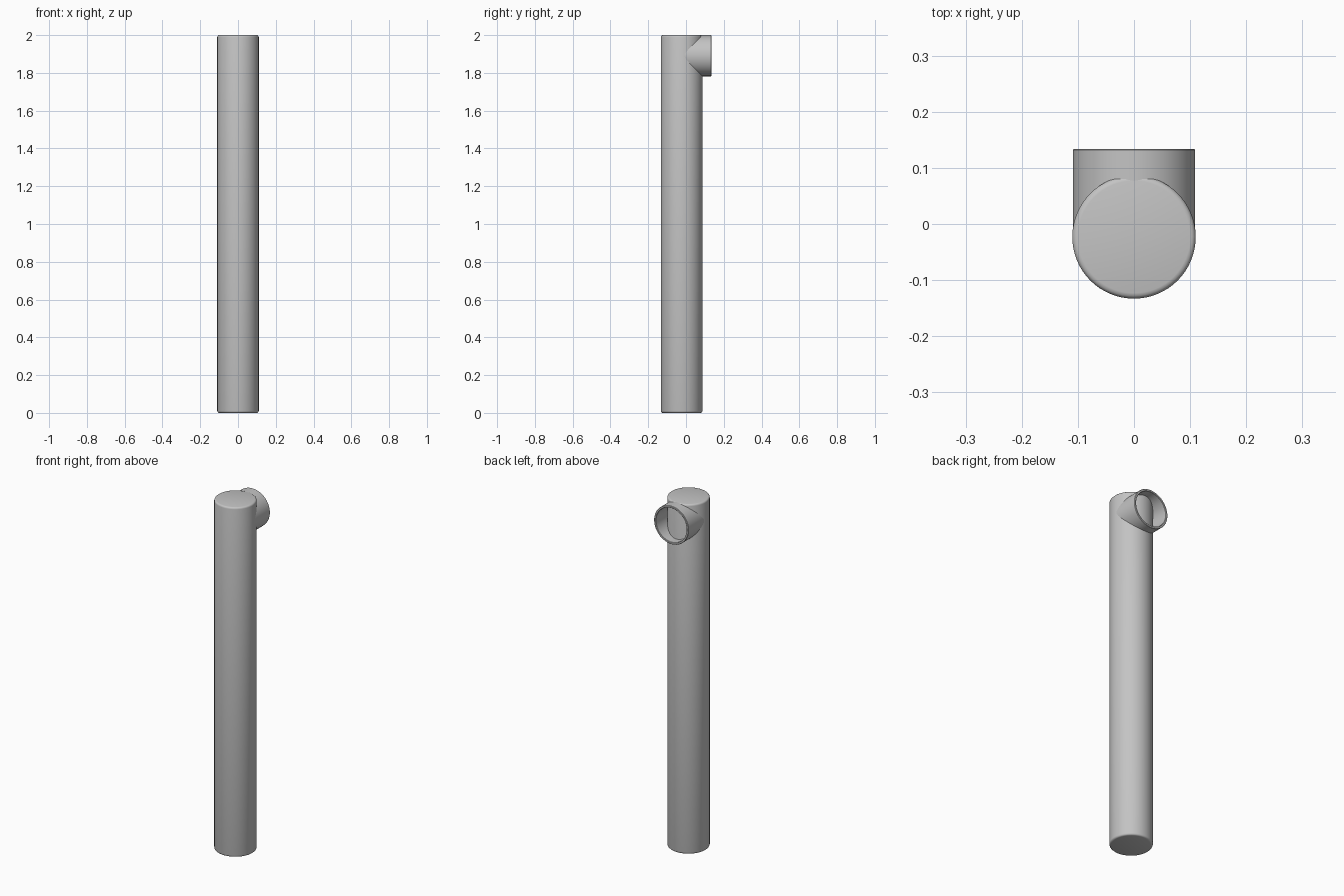
import bpy, bmesh, math
from mathutils import Matrix, Vector

cube = bpy.data.objects.get("Cube")
if cube:
    bpy.data.objects.remove(cube)

grey = bpy.data.materials.new("plain_grey")
grey.use_nodes = True
colour = (0.55, 0.55, 0.55, 1)
grey.diffuse_color = colour
grey.node_tree.nodes["Principled BSDF"].inputs["Base Color"].default_value = colour


def lathe(name, profile, matrix, closed=False, sides=64):
    """Spin a (radius, height) profile about z, then place it."""
    bm = bmesh.new()
    verts = [bm.verts.new((r, 0, h)) for r, h in profile]
    edges = [bm.edges.new(pair) for pair in zip(verts, verts[1:])]
    if closed:
        edges.append(bm.edges.new((verts[-1], verts[0])))
    bmesh.ops.spin(bm, geom=verts + edges, cent=(0, 0, 0), axis=(0, 0, 1),
                   angle=math.tau, steps=sides)
    bmesh.ops.remove_doubles(bm, verts=bm.verts, dist=0.0001)
    bmesh.ops.recalc_face_normals(bm, faces=bm.faces)
    mesh = bpy.data.meshes.new(name)
    bm.to_mesh(mesh)
    bm.free()
    mesh.materials.append(grey)
    obj = bpy.data.objects.new(name, mesh)
    obj.matrix_world = matrix
    bpy.context.collection.objects.link(obj)
    bpy.ops.object.select_all(action="DESELECT")
    obj.select_set(True)
    bpy.context.view_layer.objects.active = obj
    bpy.ops.object.shade_smooth_by_angle(angle=math.radians(35))
    return obj


# Upright post with softly rounded rims
radius, height, rim = 0.11, 2.0, 0.01
arc = [math.radians(a) for a in (0, 30, 60, 90)]
upper = [(radius - rim + rim * math.cos(a), height - rim + rim * math.sin(a)) for a in arc]
lower = [(r, height - h) for r, h in reversed(upper)]
lathe("post", [(0, 0)] + lower + upper + [(0, height)],
      Matrix.Translation((0, -0.023, 0)))

# Short open pipe stub facing the back, flush with the top of the post
outer, inner, length, edge = 0.109, 0.097, 0.157, 0.002
stub = [(inner, 0), (outer, 0), (outer, length - edge), (outer - edge, length),
        (inner + edge, length), (inner, length - edge)]
lathe("pipe_stub", stub,
      Matrix.Translation((0, -0.023, height - outer)) @ Matrix.Rotation(-math.pi / 2, 4, "X"),
      closed=True)
